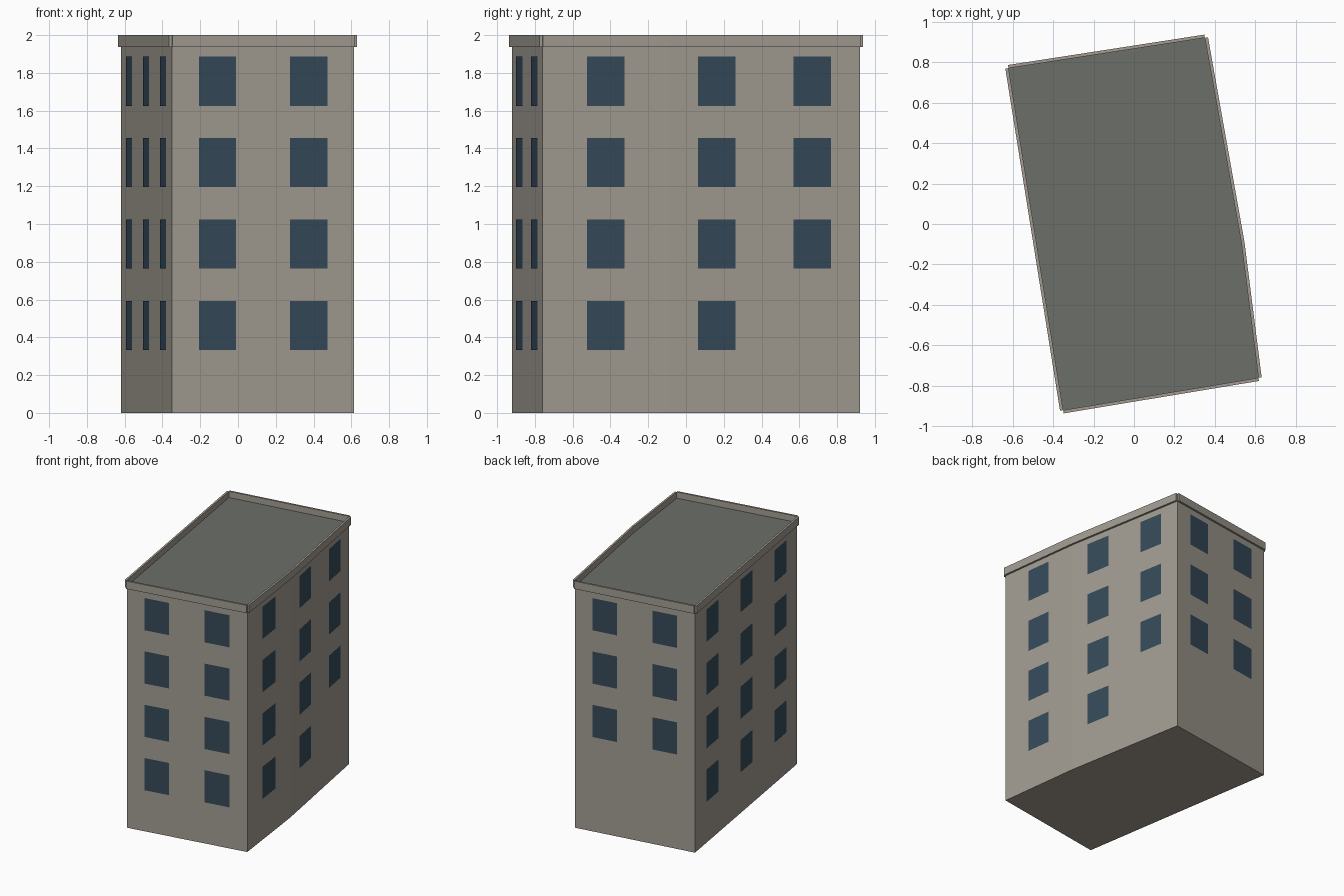
import bpy
from mathutils import Vector

if "Cube" in bpy.data.objects:
    bpy.data.objects.remove(bpy.data.objects["Cube"])

# Footprint corners, counter-clockwise from the front left
CORNERS = [Vector(c) for c in
           [(-0.35, -0.92), (0.615, -0.76), (0.53, -0.09), (0.35, 0.92), (-0.62, 0.77)]]
ROOF_Z, PARAPET_Z, TOP_Z = 1.95, 1.937, 2.0
PARAPET_T = 0.016
WIN_W, WIN_H, FIRST_Z, STOREY = 0.2, 0.26, 0.463, 0.431


def material(name, rgb):
    m = bpy.data.materials.new(name)
    m.diffuse_color = (*rgb, 1)
    m.use_nodes = True
    m.node_tree.nodes["Principled BSDF"].inputs["Base Color"].default_value = m.diffuse_color
    return m


WALL = material("plaster", (0.36, 0.33, 0.285))
ROOF = material("roofing", (0.15, 0.16, 0.14))
GLASS = material("glass", (0.035, 0.068, 0.1))


def add_mesh(name, verts, faces, mat):
    me = bpy.data.meshes.new(name)
    me.from_pydata(verts, [], faces)
    me.materials.append(mat)
    ob = bpy.data.objects.new(name, me)
    bpy.context.collection.objects.link(ob)
    return ob


def prism(name, outline, z0, z1, mat):
    n = len(outline)
    verts = [(p.x, p.y, z) for z in (z0, z1) for p in outline]
    faces = [tuple(reversed(range(n))), tuple(range(n, 2 * n))]
    faces += [(i, (i + 1) % n, (i + 1) % n + n, i + n) for i in range(n)]
    return add_mesh(name, verts, faces, mat)


# Main block, with the top face coloured as the roof
body = prism("building_body", CORNERS, 0, ROOF_Z, WALL)
body.data.materials.append(ROOF)
body.data.polygons[1].material_index = 1

# Per wall: name, window columns, columns with no ground-storey window
WALLS = [("front", 2, ()), ("right_front", 1, ()), ("right_back", 2, (1,)),
         ("back", 2, (0, 1)), ("left", 3, ())]

for i, (side, columns, blank) in enumerate(WALLS):
    a, b = CORNERS[i], CORNERS[(i + 1) % len(CORNERS)]
    along = (b - a).normalized()
    out = Vector((along.y, -along.x))

    # Parapet strip standing just outside the wall line
    prism(side + "_parapet", [a + out * PARAPET_T, b + out * PARAPET_T, b, a],
          PARAPET_Z, TOP_Z, WALL)

    # Flat window panes
    verts, faces = [], []
    for col in range(columns):
        mid = a.lerp(b, (col + 0.5) / columns) + out * 0.003
        p, q = mid - along * WIN_W / 2, mid + along * WIN_W / 2
        for row in range(1 if col in blank else 0, 4):
            z = FIRST_Z + row * STOREY
            k = len(verts)
            verts += [(p.x, p.y, z - WIN_H / 2), (q.x, q.y, z - WIN_H / 2),
                      (q.x, q.y, z + WIN_H / 2), (p.x, p.y, z + WIN_H / 2)]
            faces.append((k, k + 1, k + 2, k + 3))
    add_mesh(side + "_windows", verts, faces, GLASS)
